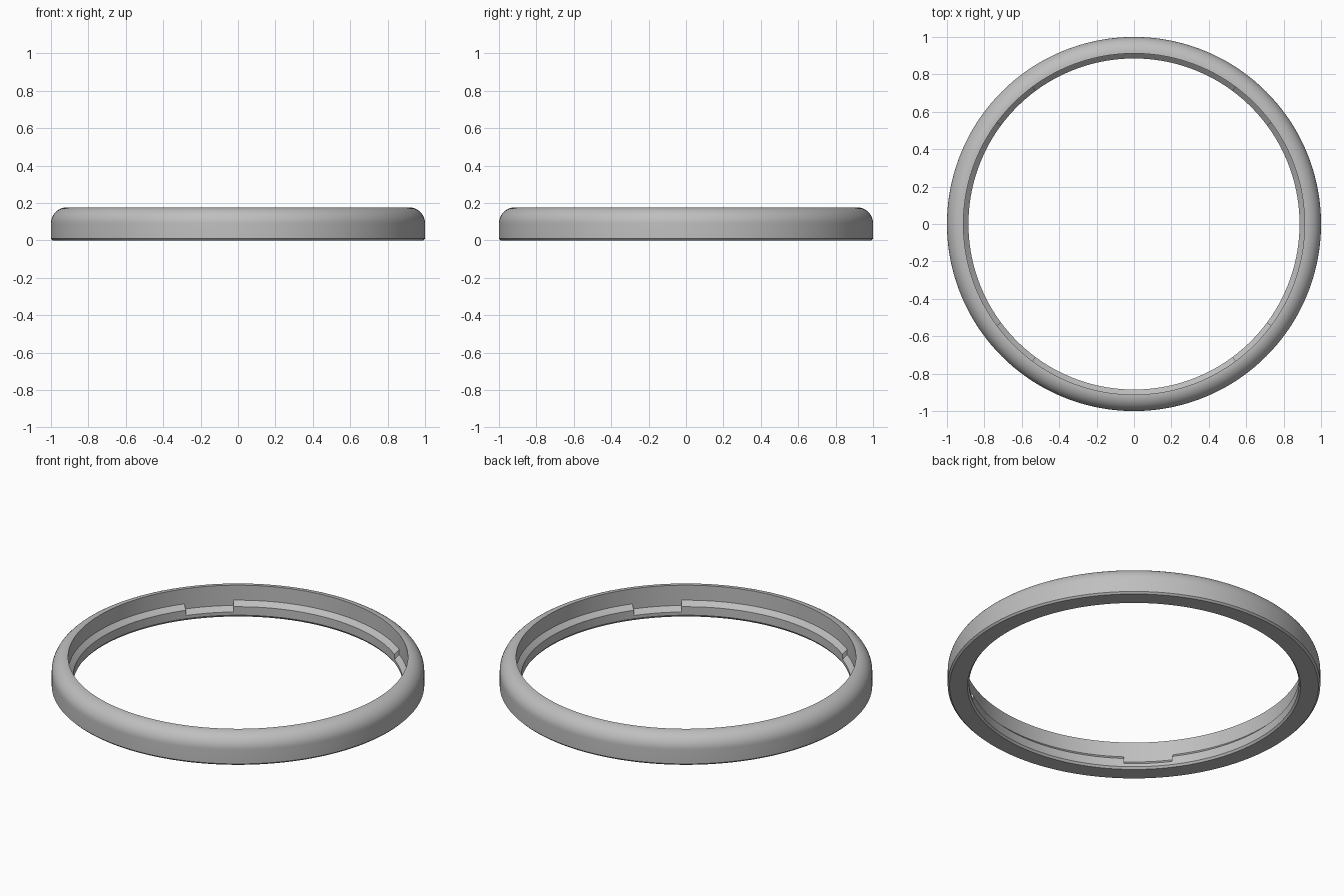
import bpy, bmesh, math

cube = bpy.data.objects.get("Cube")
if cube:
    bpy.data.objects.remove(cube, do_unlink=True)

HEIGHT, FILLET = 0.177, 0.085
INNER, LIP = 0.912, 0.885          # radii of the inner wall and the lip
COLUMNS = 300
STEP = 360 / COLUMNS
NOTCH_HALF = 8.4                   # half angle of each notch in the lip

# Outer profile: bottom chamfers, side wall, rounded top edge
profile = {"lip_bottom": (LIP, 0.012), "base_in": (0.894, 0),
           "base_out": (0.99, 0), "side_bottom": (1, 0.01)}
for i in range(13):
    a = math.radians(90 * i / 12)
    profile[f"round{i}"] = (1 - FILLET + FILLET * math.cos(a),
                            HEIGHT - FILLET + FILLET * math.sin(a))
profile["rim"] = (INNER, HEIGHT)
# Sloped ledge, at its raised level and at the notch level
profile["wall_high"] = (INNER, 0.088)
shell = list(profile)
profile["wall_low"] = (INNER, 0.057)
profile["lip_high"] = (LIP, 0.062)
profile["lip_low"] = (LIP, 0.031)

raised = shell + ["lip_high", "lip_low", "lip_bottom"]
notched = shell + ["wall_low", "lip_low", "lip_bottom"]

bm = bmesh.new()
columns = []
for k in range(COLUMNS):
    a = math.radians(STEP * (k + 0.5))
    columns.append({n: bm.verts.new((r * math.cos(a), r * math.sin(a), z))
                    for n, (r, z) in profile.items()})


def is_notch(k):
    """True where the span after column k lies in one of four diagonal notches."""
    middle = STEP * (k + 1) % 90
    return abs(middle - 45) < NOTCH_HALF


for k in range(COLUMNS):
    here, after = columns[k], columns[(k + 1) % COLUMNS]
    path = notched if is_notch(k) else raised
    for p, q in zip(path, path[1:]):
        bm.faces.new((here[p], after[p], after[q], here[q]))
    # Small end wall where the lip steps down into a notch
    if is_notch(k) != is_notch(k - 1):
        bm.faces.new([here[n] for n in ("wall_high", "lip_high", "lip_low", "wall_low")])

bmesh.ops.delete(bm, geom=[v for v in bm.verts if not v.link_faces], context="VERTS")
bmesh.ops.recalc_face_normals(bm, faces=bm.faces)
mesh = bpy.data.meshes.new("bezel_ring")
bm.to_mesh(mesh)
bm.free()

ring = bpy.data.objects.new("bezel_ring", mesh)
bpy.context.collection.objects.link(ring)

# Single plain grey
grey = bpy.data.materials.new("light_grey")
grey.use_nodes = True
color = (0.52, 0.52, 0.52, 1)
grey.diffuse_color = color
grey.node_tree.nodes["Principled BSDF"].inputs["Base Color"].default_value = color
mesh.materials.append(grey)

bpy.ops.object.select_all(action="DESELECT")
ring.select_set(True)
bpy.context.view_layer.objects.active = ring
bpy.ops.object.shade_smooth_by_angle(angle=math.radians(30))
